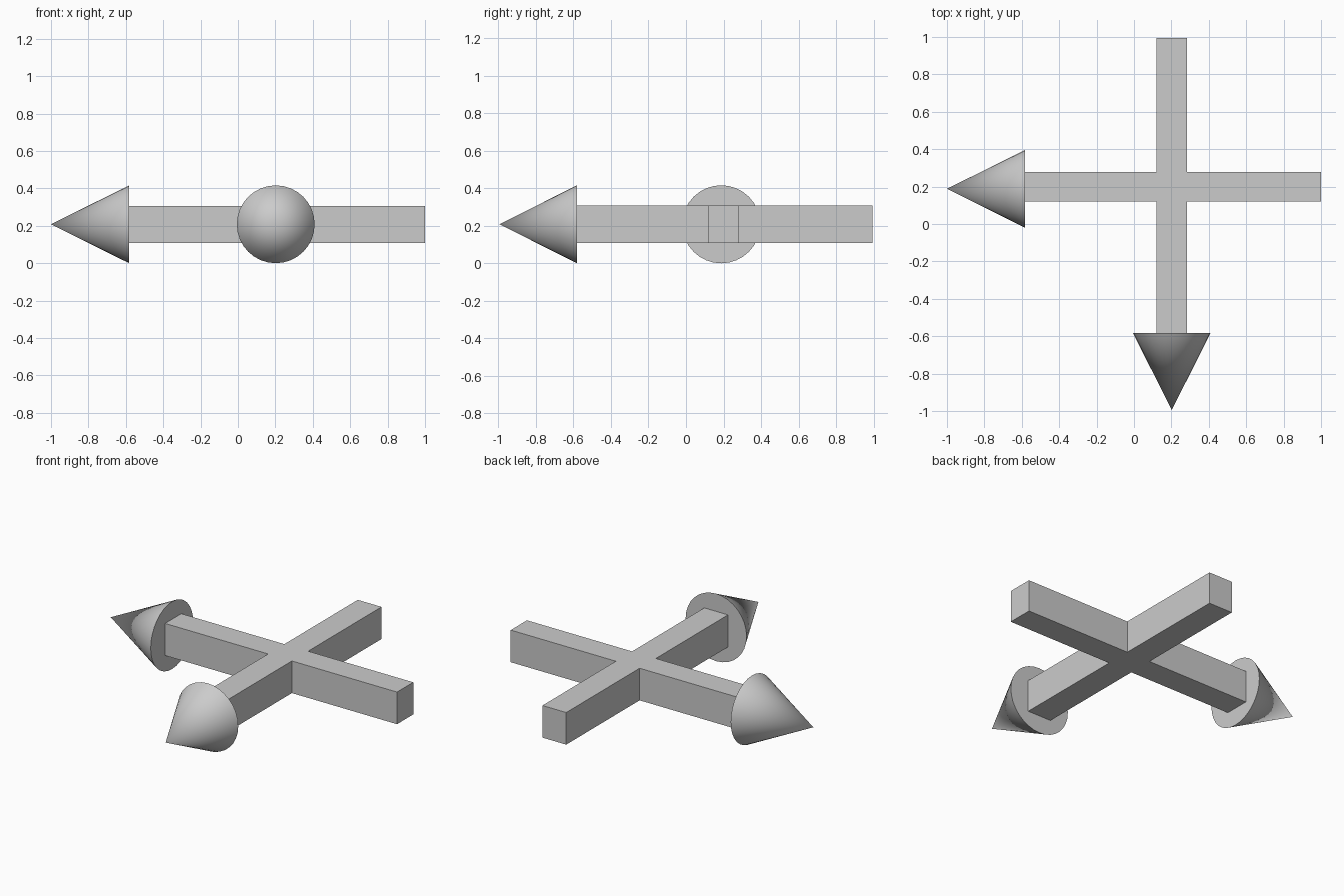
import bpy, bmesh
from math import pi
from mathutils import Vector

if "Cube" in bpy.data.objects:
    bpy.data.objects.remove(bpy.data.objects["Cube"])

Z = 0.208          # height of the arrow axes
BAR_H = 0.099      # half height of the bars
CX, CY = 0.202, 0.2  # crossing point
HW = 0.079         # half width of the bars
BASE = -0.582      # where the heads begin


def arrow_head(name, base, tip, radius):
    """Smooth cone from base centre to tip."""
    base, tip = Vector(base), Vector(tip)
    axis = tip - base
    bpy.ops.mesh.primitive_cone_add(vertices=32, radius1=radius, radius2=0,
                                    depth=axis.length, location=(base + tip) / 2)
    ob = bpy.context.object
    ob.name = name
    ob.rotation_euler = axis.to_track_quat('Z', 'Y').to_euler()
    bpy.ops.object.shade_smooth_by_angle(angle=pi / 6)
    return ob


# Crossed shafts: plus-shaped outline extruded upward
x0, x1, y0, y1 = CX - HW - 0.002, CX + HW + 0.002, CY - HW, CY + HW
outline = [(BASE, y0), (x0, y0), (x0, BASE), (x1, BASE), (x1, y0), (1, y0),
           (1, y1), (x1, y1), (x1, 0.994), (x0, 0.994), (x0, y1), (BASE, y1)]
bm = bmesh.new()
face = bm.faces.new([bm.verts.new((x, y, Z - BAR_H)) for x, y in outline])
ext = bmesh.ops.extrude_face_region(bm, geom=[face], use_keep_orig=True)
bmesh.ops.translate(bm, vec=(0, 0, 2 * BAR_H),
                    verts=[g for g in ext["geom"] if isinstance(g, bmesh.types.BMVert)])
bmesh.ops.recalc_face_normals(bm, faces=bm.faces)
mesh = bpy.data.meshes.new("crossed_shafts")
bm.to_mesh(mesh)
bm.free()
bpy.context.collection.objects.link(bpy.data.objects.new("crossed_shafts", mesh))

# Arrow heads pointing left and to the front
arrow_head("left_arrow_head", (BASE, 0.188, Z), (-1, 0.188, Z), 0.208)
arrow_head("front_arrow_head", (CX, BASE, Z), (CX, -0.994, Z), 0.208)
